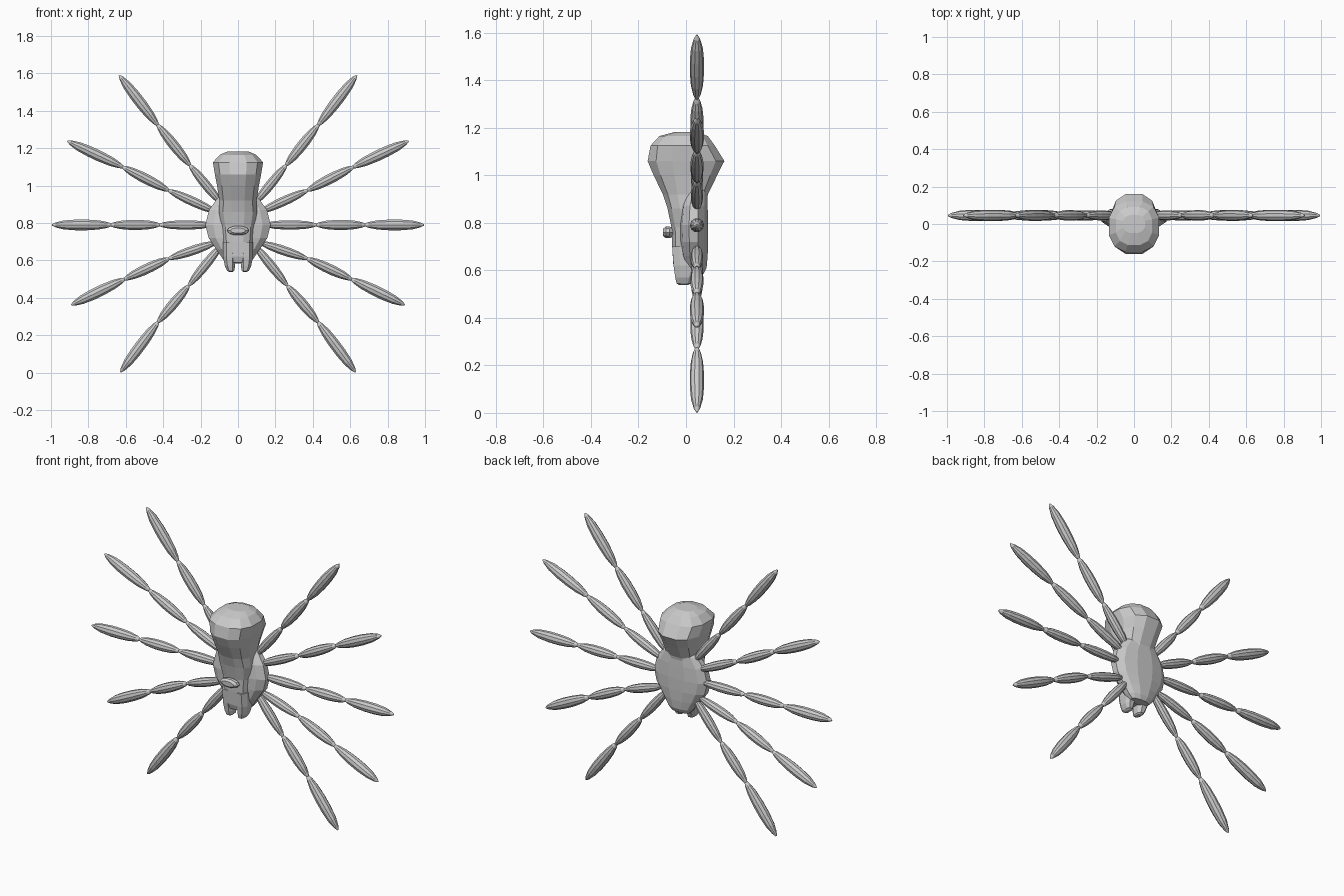
import bpy, bmesh
from math import sin, cos, pi
from mathutils import Vector

if "Cube" in bpy.data.objects:
    bpy.data.objects.remove(bpy.data.objects["Cube"])


def loft(name, rings, sides, mirror=False, smooth=False):
    """Skin closed rings given as lists of points, with capped ends."""
    bm = bmesh.new()
    loops = [[bm.verts.new(p) for p in r] for r in rings]
    for a, b in zip(loops, loops[1:]):
        for i in range(sides):
            j = (i + 1) % sides
            bm.faces.new((a[i], a[j], b[j], b[i]))
    bm.faces.new(loops[0][::-1])
    bm.faces.new(loops[-1])
    bmesh.ops.recalc_face_normals(bm, faces=bm.faces)
    me = bpy.data.meshes.new(name)
    bm.to_mesh(me)
    bm.free()
    ob = bpy.data.objects.new(name, me)
    bpy.context.collection.objects.link(ob)
    for p in me.polygons:
        p.use_smooth = smooth
    if mirror:
        ob.modifiers.new("mirror", 'MIRROR')
    return ob


def level(z, cx, hw, y0, y1, sides=12, power=0.8):
    """Horizontal rounded ring at height z."""
    def bulge(v):
        return abs(v) ** power * (1 if v > 0 else -1)
    cy, hy = (y0 + y1) / 2, (y1 - y0) / 2
    return [(cx + hw * bulge(cos(2 * pi * (i + .5) / sides)),
             cy + hy * bulge(sin(2 * pi * (i + .5) / sides)), z) for i in range(sides)]


# Abdomen flowing down through the waist to the head
body = [(1.182, .06, -.05, .05), (1.165, .10, -.115, .095), (1.125, .138, -.153, .125),
        (1.06, .127, -.166, .166), (1.00, .115, -.14, .135), (.92, .103, -.10, .095),
        (.86, .105, -.08, .085), (.78, .09, -.063, .08), (.70, .082, -.06, .08),
        (.62, .075, -.055, .07), (.59, .055, -.045, .05)]
loft("abdomen_and_head", [level(z, 0, w, a, b) for z, w, a, b in body], 12)

# Rounded thorax disc that carries the legs
disc = [(.97, .06, .02, .075), (.93, .115, -.005, .09), (.87, .16, -.025, .093),
        (.79, .18, -.032, .095), (.72, .162, -.03, .095), (.66, .12, -.025, .093),
        (.61, .085, -.01, .088), (.585, .06, .02, .075)]
loft("thorax", [level(z, 0, w, a, b, 12, .9) for z, w, a, b in disc], 12)

# Pair of fangs
fang = [(.70, .043, .04, -.062, .06), (.62, .046, .036, -.056, .06),
        (.57, .043, .029, -.048, .035), (.545, .039, .02, -.042, .025),
        (.538, .037, .010, -.03, .01)]
loft("fangs", [level(z, c, w, a, b, 8) for z, c, w, a, b in fang], 8, mirror=True)

# Eye bar standing off the face
eye = [(-.055, .045, .020), (-.07, .060, .026), (-.085, .058, .026), (-.097, .04, .015)]
loft("eye_bar", [[(w * cos(2 * pi * i / 10), y, .76 + h * sin(2 * pi * i / 10))
                  for i in range(10)] for y, w, h in eye], 10)

# Legs: three spindle segments each, five pairs mirrored across x
LEG_Y = .046
legs = [[(.09, .905), (.258, 1.11), (.43, 1.325), (.635, 1.59)],
        [(.12, .86), (.372, .975), (.617, 1.10), (.912, 1.238)],
        [(.14, .79), (.42, .79), (.68, .79), (.995, .79)],
        [(.12, .695), (.37, .61), (.607, .50), (.892, .362)],
        [(.09, .68), (.264, .465), (.428, .27), (.628, .003)]]
spindle = [(0, .3), (.06, .55), (.2, .85), (.4, 1), (.6, 1), (.8, .83), (.93, .55), (1, .3)]
tip = spindle[:-2] + [(.94, .45), (1, .12)]
for n, path in enumerate(legs, 1):
    for s in range(3):
        a = Vector((path[s][0], LEG_Y, path[s][1]))
        b = Vector((path[s + 1][0], LEG_Y, path[s + 1][1]))
        d = (b - a).normalized()
        side, up = Vector((0, 1, 0)), d.cross(Vector((0, 1, 0)))
        r = (.026, .028, .030)[s]
        rings = [[a.lerp(b, t) + r * k * (side * cos(2 * pi * i / 10) + up * sin(2 * pi * i / 10))
                  for i in range(10)] for t, k in (tip if s == 2 else spindle)]
        loft(f"leg_{n}_segment_{s + 1}", rings, 10, mirror=True)
